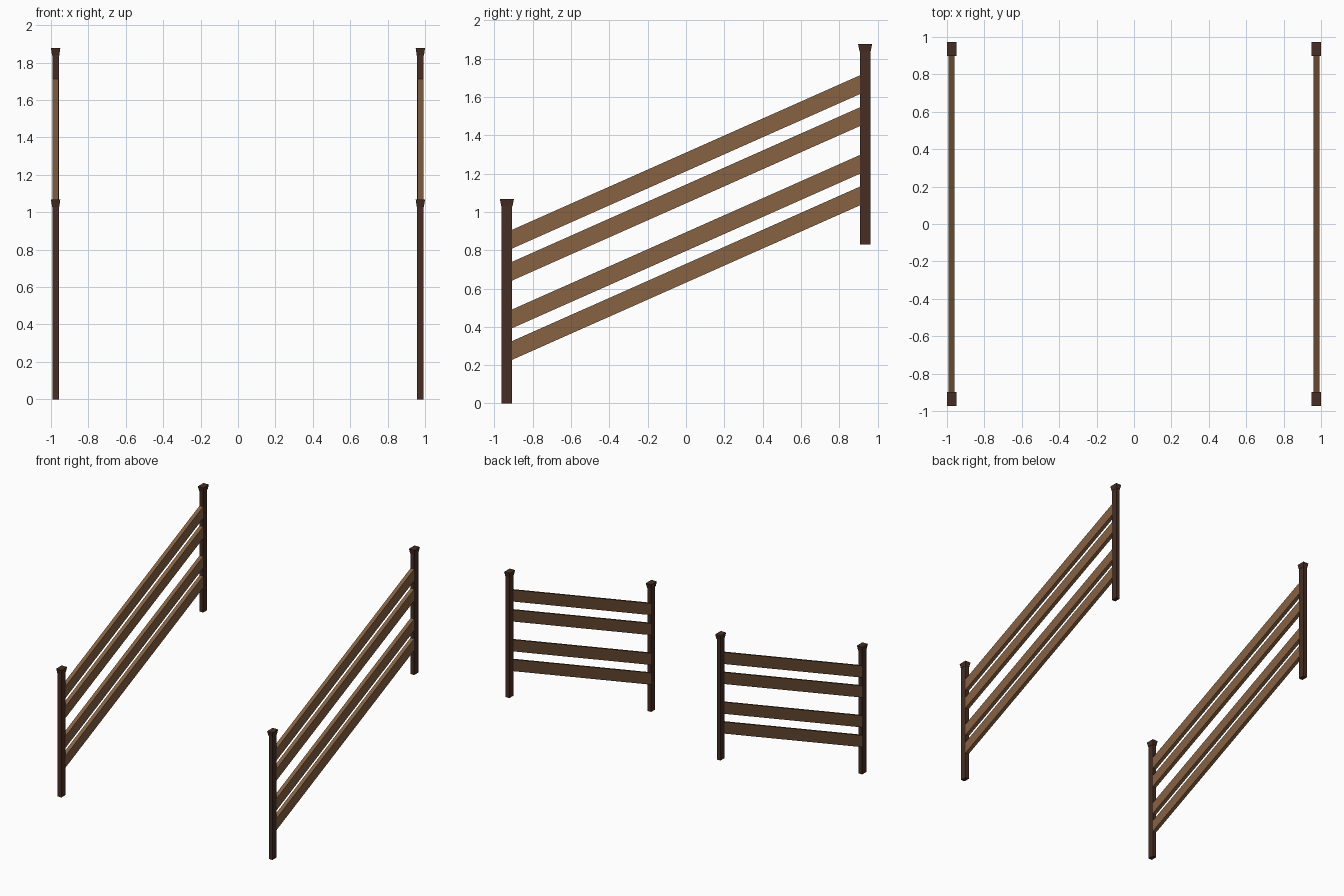
import bpy, bmesh

if "Cube" in bpy.data.objects:
    bpy.data.objects.remove(bpy.data.objects["Cube"])


def material(name, rgb):
    m = bpy.data.materials.new(name)
    m.diffuse_color = (*rgb, 1.0)
    m.use_nodes = True
    m.node_tree.nodes["Principled BSDF"].inputs["Base Color"].default_value = m.diffuse_color
    return m


DARK = material("dark brown wood", (0.061, 0.027, 0.017))
LIGHT = material("light brown wood", (0.24, 0.122, 0.055))


def loft(name, rings, mat):
    """Solid through a few four-point rings, closed at both ends."""
    bm = bmesh.new()
    loops = [[bm.verts.new(p) for p in ring] for ring in rings]
    for a, b in zip(loops, loops[1:]):
        for i in range(4):
            j = (i + 1) % 4
            bm.faces.new((a[i], a[j], b[j], b[i]))
    bm.faces.new(loops[0][::-1])
    bm.faces.new(loops[-1])
    bmesh.ops.recalc_face_normals(bm, faces=bm.faces)
    mesh = bpy.data.meshes.new(name)
    bm.to_mesh(mesh)
    bm.free()
    mesh.materials.append(mat)
    ob = bpy.data.objects.new(name, mesh)
    bpy.context.collection.objects.link(ob)


def level_ring(x, y, z, hx, hy):
    return [(x + sx * hx, y + sy * hy, z)
            for sx, sy in ((-1, -1), (1, -1), (1, 1), (-1, 1))]


def end_ring(x, y, bottom, height, hx):
    return [(x - hx, y, bottom), (x + hx, y, bottom),
            (x + hx, y, bottom + height), (x - hx, y, bottom + height)]


X, Y = 0.975, 0.935
HX, HY = 0.017, 0.027          # post half sizes
Y_END = Y - HY + 0.003         # rails sink slightly into the posts
RISE = 0.8065 * Y_END / (Y - HY)

for side, x in (("left", -X), ("right", X)):
    # Posts with flared caps
    for place, y, foot, top in (("front", -Y, 0.0, 1.068), ("back", Y, 0.83, 1.877)):
        loft(f"{side}_{place}_post", [level_ring(x, y, foot, HX, HY),
                                      level_ring(x, y, top - 0.04, HX, HY)], DARK)
        loft(f"{side}_{place}_post_cap", [level_ring(x, y, top - 0.04, HX + 0.002, HY + 0.002),
                                          level_ring(x, y, top, 0.025, 0.037)], DARK)
    # Four sloping rails in two pairs
    for n, middle in enumerate((0.631, 0.796, 1.045, 1.212)):
        low = middle - RISE / 2
        loft(f"{side}_rail_{n + 1}", [end_ring(x, -Y_END, low, 0.098, 0.0162),
                                      end_ring(x, Y_END, low + RISE, 0.098, 0.0162)], LIGHT)
